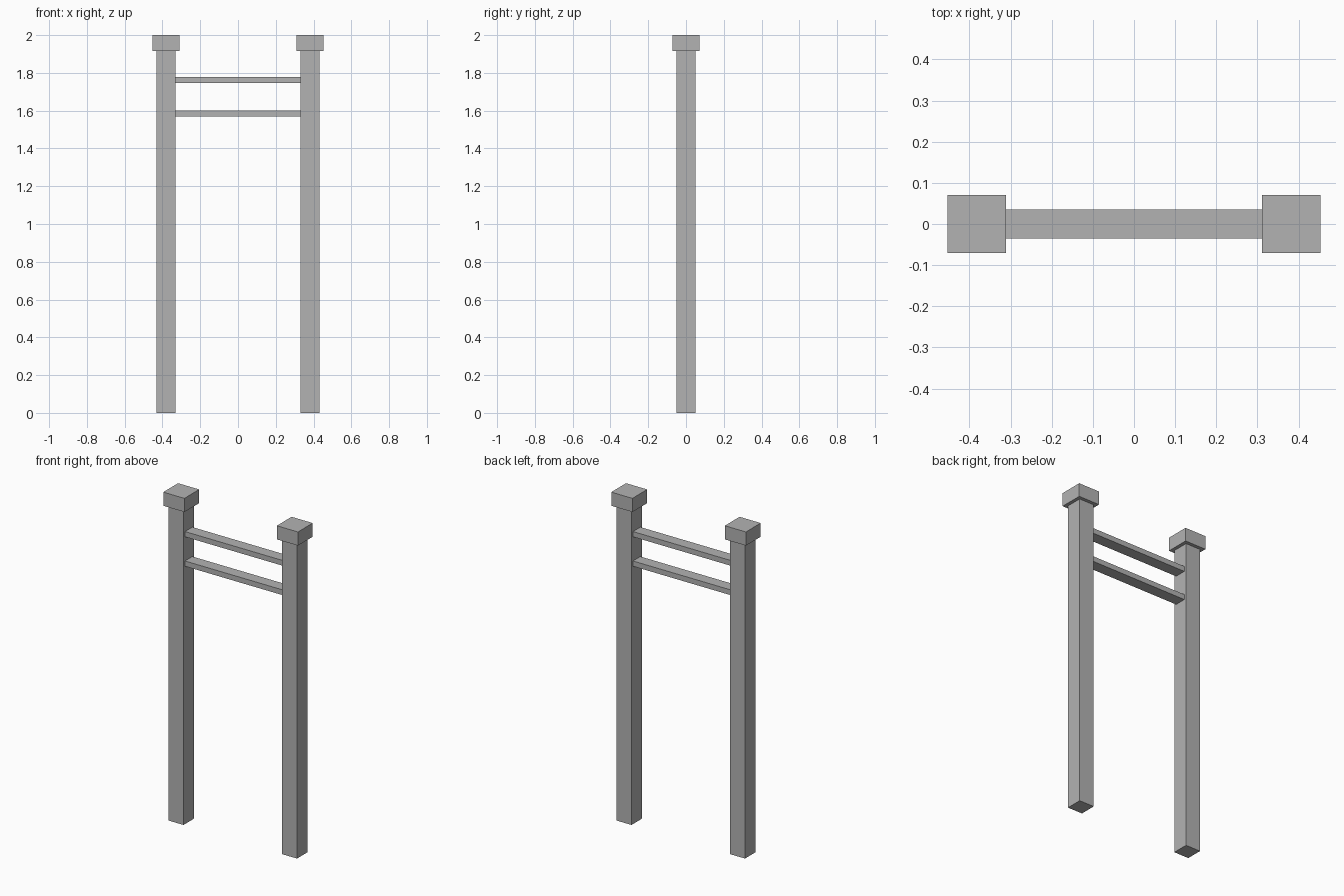
import bpy

default = bpy.data.objects.get("Cube")
if default:
    bpy.data.objects.remove(default, do_unlink=True)

# Single plain grey finish
grey = bpy.data.materials.new("plain_grey")
grey.use_nodes = True
colour = (0.45, 0.45, 0.45, 1.0)
grey.diffuse_color = colour
grey.node_tree.nodes["Principled BSDF"].inputs["Base Color"].default_value = colour


def box(name, size, centre):
    """Axis-aligned box with its size applied to the mesh."""
    bpy.ops.mesh.primitive_cube_add(size=1, location=centre)
    obj = bpy.context.object
    obj.name = name
    obj.scale = size
    bpy.ops.object.transform_apply(location=False, rotation=False, scale=True)
    obj.data.materials.append(grey)
    return obj


HEIGHT = 2.0
POST_X = 0.382
POST_W = 0.1
CAP_W = 0.142
CAP_H = 0.083
post_h = HEIGHT - CAP_H

# Square posts, each with a wider block cap
for side, sign in (("left", 1), ("right", -1)):
    x = sign * POST_X
    box(side + "_post", (POST_W, POST_W, post_h), (x, 0, post_h / 2))
    box(side + "_cap", (CAP_W, CAP_W, CAP_H), (x, 0, HEIGHT - CAP_H / 2))

# Two flat rails spanning between the inner post faces
rail_length = 2 * POST_X - POST_W
for name, z in (("upper_rail", 1.763), ("lower_rail", 1.584)):
    box(name, (rail_length, 0.071, 0.032), (0, 0, z))
